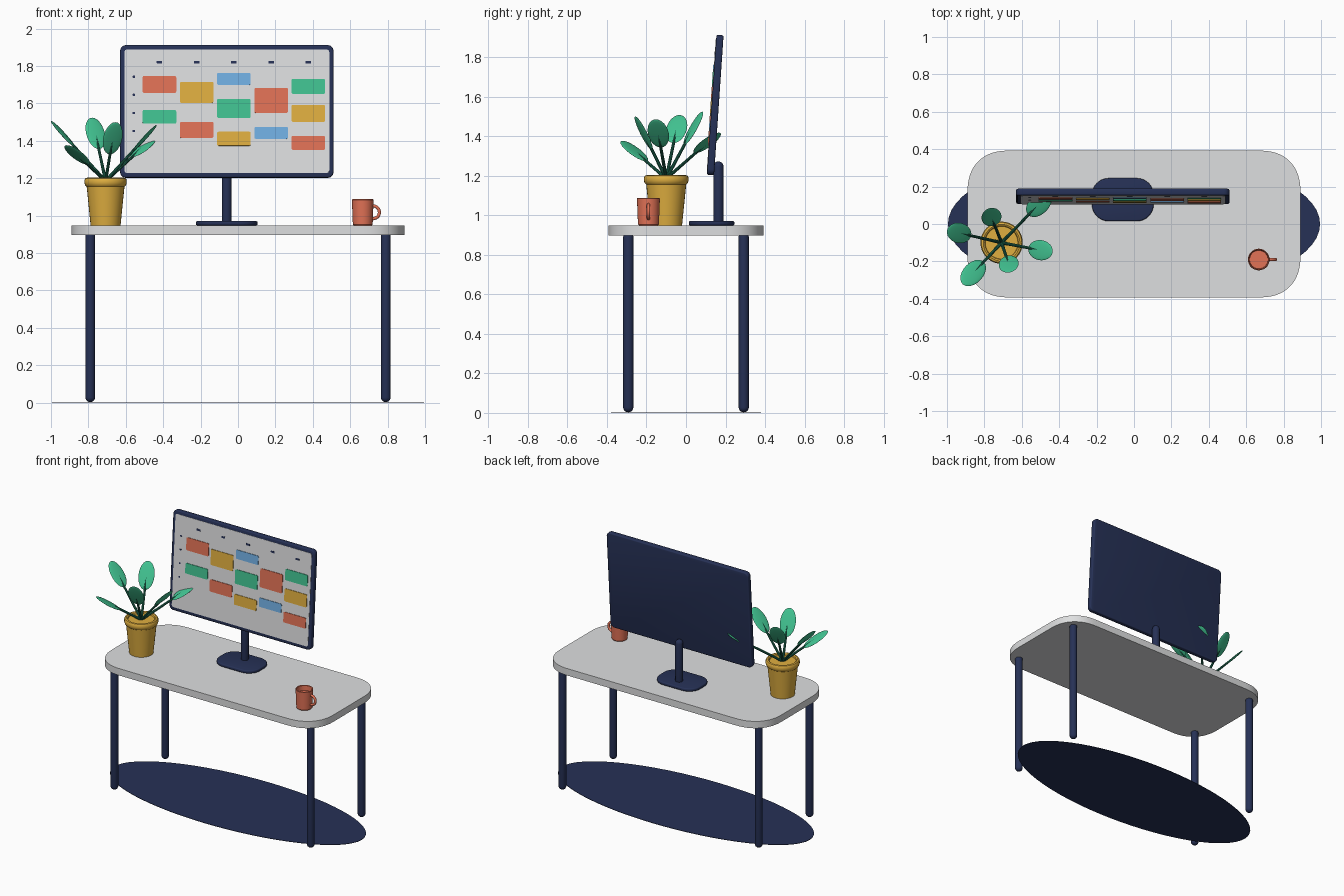
import bpy, bmesh, math
from mathutils import Vector, Matrix

if "Cube" in bpy.data.objects:
    bpy.data.objects.remove(bpy.data.objects["Cube"])


def material(name, rgb):
    m = bpy.data.materials.new(name)
    lin = [((c / 255 + 0.055) / 1.055) ** 2.4 for c in rgb]
    m.diffuse_color = (*lin, 1)
    m.use_nodes = True
    m.node_tree.nodes["Principled BSDF"].inputs["Base Color"].default_value = m.diffuse_color
    return m


NAVY = material("navy", (38, 49, 86))
GREY = material("light grey", (222, 223, 224))
GOLD = material("gold", (224, 175, 64))
CORAL = material("coral", (226, 114, 86))
GREEN = material("green", (66, 196, 146))
BLUE = material("blue", (114, 176, 228))
STEM = material("stem green", (32, 110, 86))


def make(name, bm, mat, matrix=None, angle=35):
    bmesh.ops.remove_doubles(bm, verts=bm.verts, dist=1e-5)
    bmesh.ops.recalc_face_normals(bm, faces=bm.faces)
    if matrix is not None:
        bm.transform(matrix)
    mesh = bpy.data.meshes.new(name)
    bm.to_mesh(mesh)
    bm.free()
    mesh.materials.append(mat)
    ob = bpy.data.objects.new(name, mesh)
    bpy.context.collection.objects.link(ob)
    bpy.ops.object.select_all(action='DESELECT')
    ob.select_set(True)
    bpy.context.view_layer.objects.active = ob
    bpy.ops.object.shade_smooth_by_angle(angle=math.radians(angle))
    return ob


def plate(name, w, h, corner, z0, z1, mat, matrix=None, bevel=0, power=2, seg=10):
    """Rounded rectangle in XY, extruded from z0 to z1."""
    pts = []
    for k, (sx, sy) in enumerate([(1, 1), (-1, 1), (-1, -1), (1, -1)]):
        for i in range(seg + 1):
            a = math.pi / 2 * (k + i / seg)
            c, s = abs(math.cos(a)) ** (2 / power), abs(math.sin(a)) ** (2 / power)
            pts.append((sx * (w / 2 - corner + corner * c), sy * (h / 2 - corner + corner * s)))
    bm = bmesh.new()
    face = bm.faces.new([bm.verts.new((x, y, z0)) for x, y in pts])
    ext = bmesh.ops.extrude_face_region(bm, geom=[face])
    top = [v for v in ext["geom"] if isinstance(v, bmesh.types.BMVert)]
    bmesh.ops.translate(bm, verts=top, vec=(0, 0, z1 - z0))
    if bevel:
        rim = [e for e in bm.edges if abs(e.verts[0].co.z - e.verts[1].co.z) < 1e-6]
        bmesh.ops.bevel(bm, geom=rim, offset=bevel, segments=3, profile=0.5, affect='EDGES')
    return make(name, bm, mat, matrix)


def lathe(name, profile, loc, mat, seg=32):
    """Spin (radius, z) points around the vertical axis."""
    bm = bmesh.new()
    verts = [bm.verts.new((r, 0, z)) for r, z in profile]
    edges = [bm.edges.new(p) for p in zip(verts, verts[1:])]
    bmesh.ops.spin(bm, geom=verts + edges, cent=(0, 0, 0), axis=(0, 0, 1),
                   angle=2 * math.pi, steps=seg, use_merge=False)
    return make(name, bm, mat, Matrix.Translation(loc))


def capsule(r, z0, z1, n=5):
    arc = [math.pi / 2 * i / n for i in range(n + 1)]
    low = [(r * math.sin(a), z0 + r - r * math.cos(a)) for a in arc]
    high = [(r * math.cos(a), z1 - r + r * math.sin(a)) for a in arc]
    return [(max(x, 0) if x > 1e-6 else 0, z) for x, z in low + high]


# Floor disc
bm = bmesh.new()
bmesh.ops.create_cone(bm, cap_ends=True, segments=64, radius1=1, radius2=1, depth=0.003)
make("floor_disc", bm, NAVY, Matrix.Translation((0, 0, 0.0015)) @ Matrix.Diagonal((0.995, 0.38, 1, 1)))

# Desk: top and four legs
plate("desk_top", 1.78, 0.785, 0.22, 0.898, 0.948, GREY, power=2.3, seg=14)
for sx, sy, tag in [(-1, -1, "front_left"), (1, -1, "front_right"), (-1, 1, "back_left"), (1, 1, "back_right")]:
    lathe("leg_" + tag, capsule(0.026, 0.003, 0.915), (sx * 0.79, sy * 0.292, 0), NAVY, 20)

# Monitor stand
plate("stand_base", 0.33, 0.23, 0.09, 0.948, 0.971, NAVY, Matrix.Translation((-0.06, 0.13, 0)), 0.008)
lathe("stand_column", capsule(0.026, 0.95, 1.272), (-0.06, 0.164, 0), NAVY, 20)

# Monitor panel, tilted slightly back; its local +z faces the front
MID_Z = 1.557
tilt = Matrix.Translation((-0.06, 0.148, MID_Z)) @ Matrix.Rotation(math.radians(90 - 3.9), 4, 'X')
plate("monitor_body", 1.14, 0.71, 0.03, -0.018, 0.018, NAVY, tilt, 0.008, seg=6)
plate("monitor_screen", 1.096, 0.662, 0.015, 0.017, 0.02, GREY, tilt, seg=4)


def screen_plate(name, x, z, w, h, mat, corner=0.008, depth=0.004):
    m = tilt @ Matrix.Translation((x + 0.06, z - MID_Z, 0))
    plate(name, w, h, corner, 0.0195, 0.02 + depth, mat, m, seg=3)


# Calendar cards: column -> (colour, top, bottom)
columns = [
    [(CORAL, 1.746, 1.655), (GREEN, 1.564, 1.490)],
    [(GOLD, 1.714, 1.602), (CORAL, 1.500, 1.414)],
    [(BLUE, 1.762, 1.698), (GREEN, 1.623, 1.521), (GOLD, 1.447, 1.372)],
    [(CORAL, 1.682, 1.548), (BLUE, 1.473, 1.409)],
    [(GREEN, 1.730, 1.650), (GOLD, 1.591, 1.500), (CORAL, 1.425, 1.350)],
]
for c, cards in enumerate(columns):
    x = -0.42 + 0.199 * c
    screen_plate("day_mark", x, 1.82, 0.03, 0.014, NAVY, 0.003, 0.001)
    for mat, top, bottom in cards:
        screen_plate("calendar_card", x, (top + bottom) / 2, 0.18, top - bottom, mat)
for r in range(4):
    screen_plate("hour_mark", -0.557, 1.742 - 0.097 * r, 0.013, 0.012, NAVY, 0.003, 0.001)

# Plant pot with a rounded lip and shallow filling
POT = Vector((-0.708, -0.1, 0))
lathe("plant_pot", [(0, 0.948), (0.08, 0.948), (0.101, 1.155), (0.109, 1.162), (0.113, 1.175),
                    (0.113, 1.19), (0.108, 1.2), (0.098, 1.203), (0.09, 1.198), (0.087, 1.188),
                    (0, 1.188)], POT, GOLD)

# Leaves: each sits at the end of a straight stem and lies along it
leaves = [(-0.762, 0.037, 1.44), (-0.935, -0.048, 1.436), (-0.86, -0.262, 1.325),
          (-0.67, -0.214, 1.414), (-0.50, -0.14, 1.414), (-0.508, 0.107, 1.366)]
root = POT + Vector((0, 0, 1.185))
for tip in map(Vector, leaves):
    along = (tip - root).normalized()
    side = along.cross(Vector((0, 0, 1))).normalized()
    up = side.cross(along)
    frame = Matrix((side, along, up)).transposed().to_4x4()
    bm = bmesh.new()
    bmesh.ops.create_uvsphere(bm, u_segments=24, v_segments=12, radius=1)
    make("leaf", bm, GREEN, Matrix.Translation(tip) @ frame @ Matrix.Diagonal((0.054, 0.097, 0.007, 1)), 80)
    bm = bmesh.new()
    bmesh.ops.create_cone(bm, cap_ends=True, segments=10, radius1=0.009, radius2=0.007,
                          depth=(tip - root).length)
    turn = Vector((0, 0, 1)).rotation_difference(along).to_matrix().to_4x4()
    make("stem", bm, STEM, Matrix.Translation((root + tip) / 2) @ turn)

# Mug with handle
lathe("mug", [(0, 0.948), (0.048, 0.948), (0.053, 0.954), (0.058, 1.084), (0.055, 1.088), (0.051, 1.084),
              (0.049, 1.05), (0, 1.05)], (0.667, -0.19, 0), CORAL, 28)
curve = bpy.data.curves.new("mug_handle", 'CURVE')
curve.dimensions = '3D'
curve.bevel_depth = 0.009
curve.bevel_resolution = 3
spline = curve.splines.new('POLY')
spline.points.add(16)
for i, p in enumerate(spline.points):
    a = math.radians(-100 + 200 * i / 16)
    p.co = (0.722 + 0.034 * math.cos(a), -0.19, 1.018 + 0.034 * math.sin(a), 1)
handle = bpy.data.objects.new("mug_handle", curve)
bpy.context.collection.objects.link(handle)
curve.materials.append(CORAL)
bpy.ops.object.select_all(action='DESELECT')
handle.select_set(True)
bpy.context.view_layer.objects.active = handle
bpy.ops.object.convert(target='MESH')
bpy.ops.object.shade_smooth_by_angle(angle=math.radians(50))
